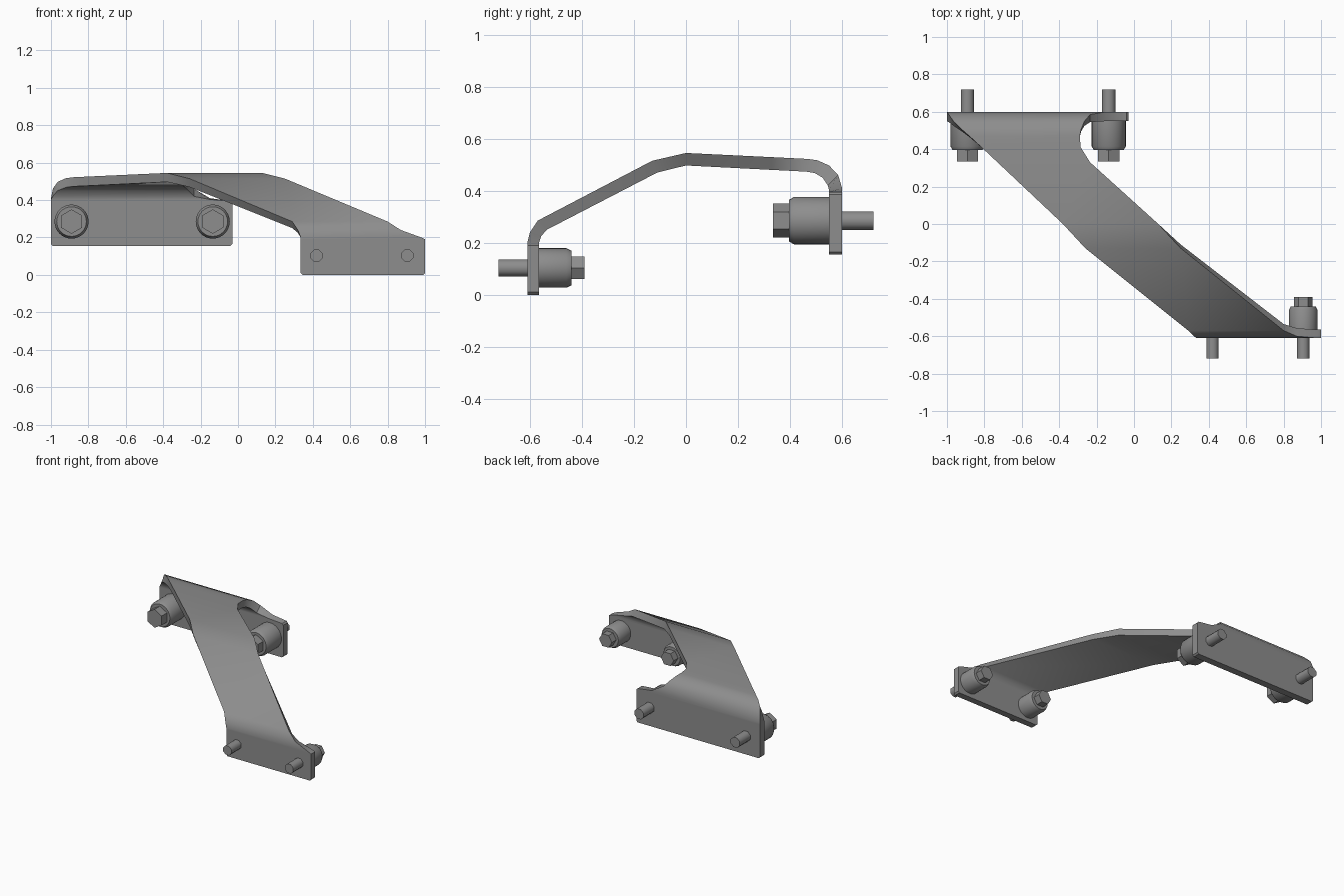
import bpy, bmesh, math
from mathutils import Matrix

if "Cube" in bpy.data.objects:
    bpy.data.objects.remove(bpy.data.objects["Cube"], do_unlink=True)

steel = bpy.data.materials.new("steel_grey")
steel.use_nodes = True
GREY = (0.27, 0.27, 0.27, 1)
steel.diffuse_color = GREY
steel.node_tree.nodes["Principled BSDF"].inputs["Base Color"].default_value = GREY


def finish(bm, name, angle=35):
    bmesh.ops.recalc_face_normals(bm, faces=bm.faces)
    mesh = bpy.data.meshes.new(name)
    bm.to_mesh(mesh)
    bm.free()
    mesh.materials.append(steel)
    obj = bpy.data.objects.new(name, mesh)
    bpy.context.collection.objects.link(obj)
    bpy.ops.object.select_all(action='DESELECT')
    obj.select_set(True)
    bpy.context.view_layer.objects.active = obj
    bpy.ops.object.shade_smooth_by_angle(angle=math.radians(angle))
    return obj


# Bent strap: each station is outer y, z, inner y, z, then edge x on both sides
STATIONS = [
    (-.61, 0, -.565, 0, .345, .99),
    (-.61, .01, -.565, .01, .335, 1),
    (-.61, .19, -.565, .19, .335, 1),
    (-.61, .20, -.565, .20, .335, .98),
    (-.60, .24, -.557, .225, .32, .87),
    (-.57, .285, -.535, .25, .29, .80),
    (-.13, .515, -.11, .47, -.26, .25),
    (0, .545, 0, .497, -.38, .13),
    (.33, .529, .33, .48, -.73, -.235),
    (.41, .525, .41, .476, -.815, -.285),
    (.47, .522, .465, .473, -.88, -.29),
    (.505, .517, .495, .468, -.92, -.283),
    (.55, .497, .525, .45, -.965, -.265),
    (.585, .46, .545, .42, -.99, -.235),
    (.60, .41, .55, .403, -1, -.15),
    (.60, .395, .55, .395, -1, -.04),
    (.60, .385, .55, .385, -1, -.03),
    (.60, .165, .55, .165, -1, -.03),
    (.60, .155, .55, .155, -.99, -.04),
]
bm = bmesh.new()
rings = []
for oy, oz, iy, iz, x0, x1 in STATIONS:
    corners = [(x0, oy, oz), (x1, oy, oz), (x1, iy, iz), (x0, iy, iz)]
    rings.append([bm.verts.new(c) for c in corners])
for a, b in zip(rings, rings[1:]):
    for i in range(4):
        j = (i + 1) % 4
        bm.faces.new((a[i], a[j], b[j], b[i]))
bm.faces.new(rings[0])
bm.faces.new(rings[-1])
finish(bm, "strap_bracket")


def lathe(name, x, z, profile, sides, turn=0, angle=35):
    """Closed solid along y from a list of (y, radius)."""
    bm = bmesh.new()
    loops = []
    for y, r in profile:
        loop = []
        for k in range(sides):
            a = turn + math.tau * k / sides
            loop.append(bm.verts.new((x + r * math.cos(a), y, z + r * math.sin(a))))
        loops.append(loop)
    for a, b in zip(loops, loops[1:]):
        for k in range(sides):
            j = (k + 1) % sides
            bm.faces.new((a[k], a[j], b[j], b[k]))
    bm.faces.new(loops[0])
    bm.faces.new(loops[-1])
    return finish(bm, name, angle)


# Bolted bushings: spacer sleeve, hex head and protruding stud
def bolt(name, x, z, inner, sleeve_end, head_start, head_end, stud_start, stud_end,
         radius, hex_radius, stud_radius, hex_turn):
    lathe(name + "_spacer", x, z,
          [(inner, radius), (sleeve_end, radius), (head_start, radius * .87)], 32)
    lathe(name + "_hex_head", x, z,
          [(head_start, hex_radius), (head_end, hex_radius)], 6, hex_turn, 20)
    lathe(name + "_stud", x, z,
          [(stud_start, stud_radius), (stud_end, stud_radius)], 8, math.pi / 8, 50)


for side, x in (("right", -.89), ("left", -.135)):
    bolt("back_" + side, x, .285, .55, .415, .395, .335, .60, .72,
         .091, .065, .038, math.pi / 6)
for side, x in (("right", .42), ("left", .905)):
    bolt("front_" + side, x, .103, -.565, -.46, -.44, -.39, -.61, -.72,
         .076, .05, .035, 0)
